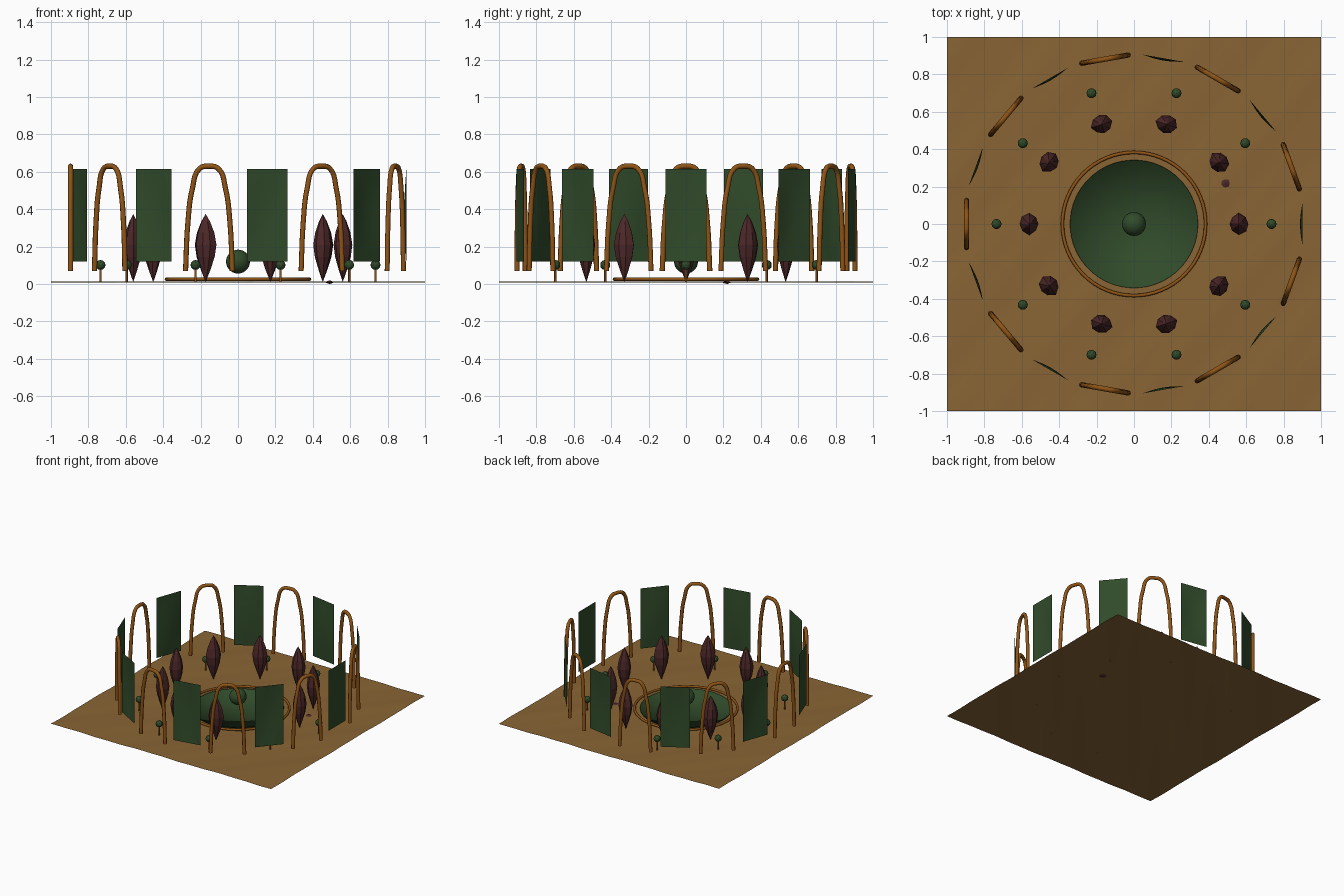
import bpy, bmesh, random
from math import sin, cos, pi, radians
from mathutils import Vector

random.seed(4)
if "Cube" in bpy.data.objects:
    bpy.data.objects.remove(bpy.data.objects["Cube"])


def material(name, rgb):
    m = bpy.data.materials.new(name)
    m.use_nodes = True
    color = (*rgb, 1)
    m.diffuse_color = color
    bsdf = m.node_tree.nodes["Principled BSDF"]
    bsdf.inputs["Base Color"].default_value = color
    bsdf.inputs["Roughness"].default_value = 0.8
    return m


SAND = material("sand brown", (0.25, 0.13, 0.035))
WOOD = material("orange wood", (0.28, 0.09, 0.008))
GREEN = material("deep green", (0.03, 0.07, 0.023))
MAROON = material("dark maroon", (0.075, 0.021, 0.022))


def add(name, data, mat, loc=(0, 0, 0), turn=0):
    obj = bpy.data.objects.new(name, data)
    bpy.context.collection.objects.link(obj)
    obj.location = loc
    obj.rotation_euler.z = turn
    if not data.materials:
        data.materials.append(mat)
    return obj


def to_mesh(name, bm, smooth=False):
    mesh = bpy.data.meshes.new(name)
    for f in bm.faces:
        f.smooth = smooth
    bm.to_mesh(mesh)
    bm.free()
    return mesh


def ring(name, mesh, mat, count, radius, start=0):
    # Copies of one part, each turned to face the centre
    for i in range(count):
        a = radians(start) + 2 * pi * i / count
        add(f"{name}_{i + 1}", mesh, mat,
            (radius * cos(a), radius * sin(a), 0), a + pi / 2)


def lathe(name, profile, segments, smooth=False, jitter=0):
    # Turn (radius, height) pairs about z; zero radius closes to a point
    bm = bmesh.new()
    wobble = [1 + random.uniform(-jitter, jitter) for _ in range(segments)]
    rows = []
    for r, z in profile:
        if r == 0:
            rows.append([bm.verts.new((0, 0, z))] * segments)
        else:
            rows.append([bm.verts.new((r * w * cos(2 * pi * k / segments),
                                       r * w * sin(2 * pi * k / segments), z))
                         for k, w in enumerate(wobble)])
    for low, high in zip(rows, rows[1:]):
        for k in range(segments):
            n = (k + 1) % segments
            corners = list(dict.fromkeys((low[k], low[n], high[n], high[k])))
            bm.faces.new(corners)
    return to_mesh(name, bm, smooth)


# Gently rippled ground sheet
bm = bmesh.new()
bmesh.ops.create_grid(bm, x_segments=48, y_segments=48, size=1)
for v in bm.verts:
    x, y = v.co.xy
    v.co.z = 0.01 + 0.002 * sin(9 * (x - y)) + 0.001 * sin(25 * (x - 0.8 * y))
add("ground", to_mesh("ground", bm, True), SAND)

# Central basin with a low lip, rim ring and floating ball
add("basin", lathe("basin", [(0, 0.017), (0.34, 0.017), (0.342, 0.027)], 64, True), GREEN)
bpy.ops.mesh.primitive_torus_add(major_radius=0.383, minor_radius=0.009,
                                 major_segments=64, minor_segments=10,
                                 location=(0, 0, 0.026))
rim = bpy.context.object
rim.name = "basin_rim"
rim.data.materials.append(WOOD)
bpy.ops.object.shade_smooth()
bm = bmesh.new()
bmesh.ops.create_uvsphere(bm, u_segments=24, v_segments=14, radius=0.064)
add("center_ball", to_mesh("center_ball", bm, True), GREEN, (0, 0, 0.12))

# Bent wooden arches
half = [(0.127, 0.07), (0.114, 0.33), (0.09, 0.51), (0.05, 0.618)]
path = [(-x, z) for x, z in half] + [(0, 0.63)] + half[::-1]
curve = bpy.data.curves.new("arch", "CURVE")
curve.dimensions = "3D"
curve.bevel_depth = 0.014
curve.bevel_resolution = 2
curve.resolution_u = 5
curve.use_fill_caps = True
spline = curve.splines.new("BEZIER")
spline.bezier_points.add(len(path) - 1)
for p, (x, z) in zip(spline.bezier_points, path):
    p.co = Vector((x, 0, z))
    p.handle_left_type = p.handle_right_type = "AUTO"
ring("arch", curve, WOOD, 9, 0.895, 180)

# Hanging cloth panels, billowing slightly between their edges
bm = bmesh.new()
bmesh.ops.create_grid(bm, x_segments=8, y_segments=10, size=1)
for v in bm.verts:
    u, w = v.co.x, v.co.y
    v.co = (0.11 * u, 0.012 * cos(u * pi / 2) * cos(w * pi / 2), 0.368 + 0.247 * w)
ring("panel", to_mesh("panel", bm, True), GREEN, 9, 0.9)

# Faceted spindle plants
spindle = lathe("spindle", [(0, 0.01), (0.024, 0.075), (0.046, 0.145), (0.055, 0.21),
                            (0.044, 0.275), (0.022, 0.335), (0, 0.375)], 8, jitter=0.13)
ring("spindle_plant", spindle, MAROON, 10, 0.56)
add("fallen_bud", lathe("bud", [(0, 0), (0.029, 0.01), (0, 0.02)], 7, jitter=0.1),
    MAROON, (0.49, 0.22, 0))

# Small round shrubs on thin stems
ring("shrub_stem", lathe("stem", [(0.006, 0.008), (0.006, 0.09)], 8, True), WOOD, 10, 0.735)
bm = bmesh.new()
bmesh.ops.create_icosphere(bm, subdivisions=2, radius=0.027)
bmesh.ops.translate(bm, verts=bm.verts, vec=(0, 0, 0.102))
ring("shrub_crown", to_mesh("crown", bm), GREEN, 10, 0.735)
